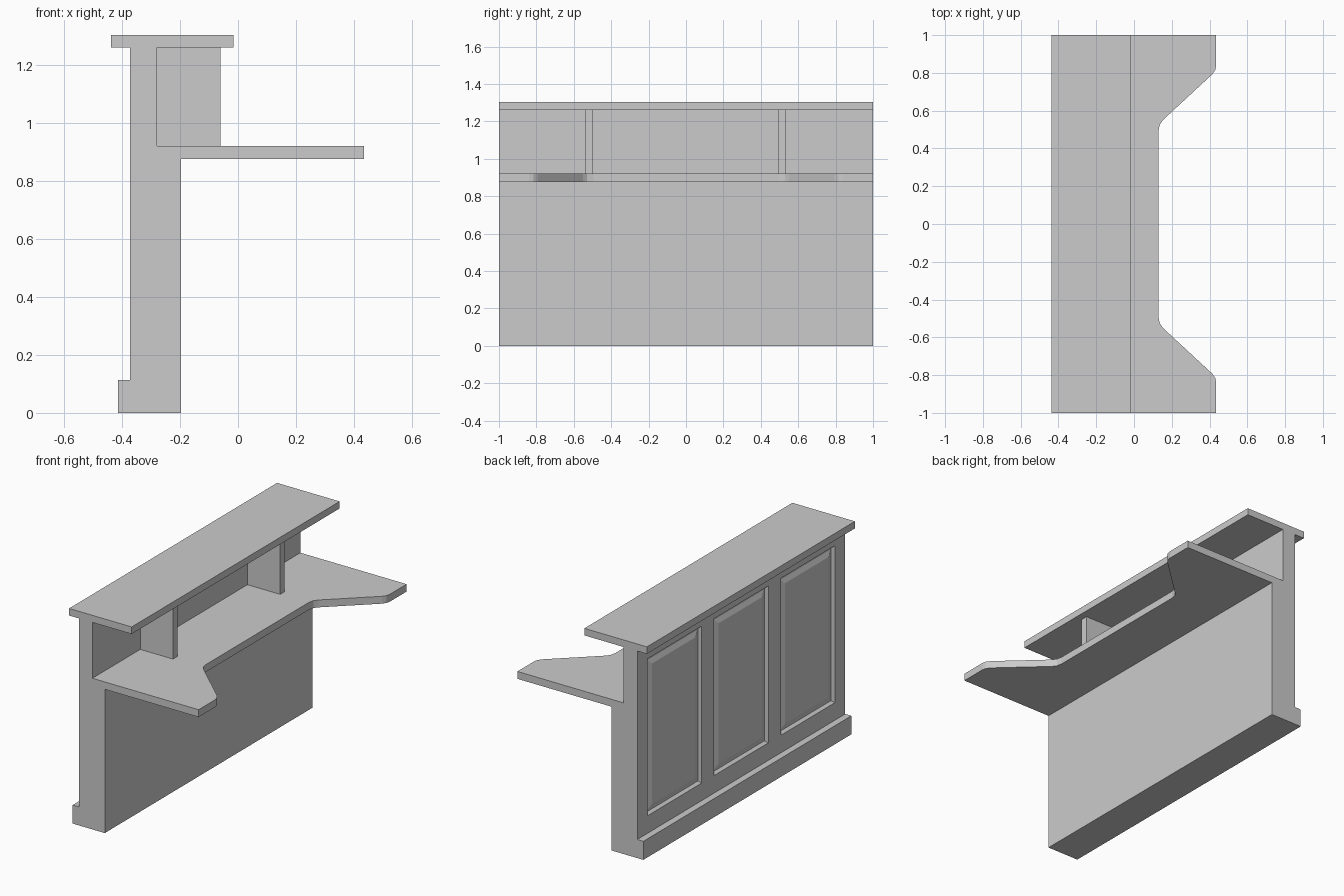
import bpy, bmesh
from mathutils import Vector

if "Cube" in bpy.data.objects:
    bpy.data.objects.remove(bpy.data.objects["Cube"])


def finish(bm, name):
    bmesh.ops.recalc_face_normals(bm, faces=bm.faces[:])
    mesh = bpy.data.meshes.new(name)
    bm.to_mesh(mesh)
    bm.free()
    obj = bpy.data.objects.new(name, mesh)
    bpy.context.collection.objects.link(obj)
    return obj


def prism(points, offset):
    """Extrude a closed outline along an offset."""
    bm = bmesh.new()
    face = bm.faces.new([bm.verts.new(p) for p in points])
    ext = bmesh.ops.extrude_face_region(bm, geom=[face])
    verts = [g for g in ext["geom"] if isinstance(g, bmesh.types.BMVert)]
    bmesh.ops.translate(bm, vec=Vector(offset), verts=verts)
    bmesh.ops.recalc_face_normals(bm, faces=bm.faces[:])
    return bm


def box(name, x0, x1, y0, y1, z0, z1):
    pts = [(x0, y0, z0), (x1, y0, z0), (x1, y1, z0), (x0, y1, z0)]
    return finish(prism(pts, (0, 0, z1 - z0)), name)


# Counter wall with plinth: side profile swept along the length
FACE_X = -0.372
profile = [(-0.413, 0), (-0.197, 0), (-0.197, 0.92), (-0.28, 0.92),
           (-0.28, 1.26), (FACE_X, 1.26), (FACE_X, 0.113), (-0.413, 0.113)]
wall = prism([(x, -1, z) for x, z in profile], (0, 2, 0))


def outer_faces():
    return [f for f in wall.faces
            if f.normal.x < -0.9 and abs(f.calc_center_median().x - FACE_X) < 1e-3]


def cut(co, no):
    faces = outer_faces()
    edges = list({e for f in faces for e in f.edges})
    verts = list({v for f in faces for v in f.verts})
    bmesh.ops.bisect_plane(wall, geom=verts + edges + faces, plane_co=co, plane_no=no)


# Three framed panels on the outer face
for y in (-0.9, -0.38, -0.26, 0.26, 0.38, 0.9):
    cut((0, y, 0), (0, 1, 0))
for z in (0.22, 1.175):
    cut((0, 0, z), (0, 0, 1))
panels = []
for f in outer_faces():
    c = f.calc_center_median()
    if 0.22 < c.z < 1.175 and min(abs(c.y - p) for p in (-0.64, 0, 0.64)) < 0.02:
        panels.append(f)
for thickness, depth in ((0.012, -0.018), (0.01, 0), (0.028, 0.012)):
    bmesh.ops.inset_individual(wall, faces=panels, thickness=thickness,
                               depth=depth, use_even_offset=True)
finish(wall, "counter_wall")

# Desk top with a cut-out between two wings
wing = [(0.435, 1), (0.435, 0.84), (0.43, 0.815), (0.415, 0.793),
        (0.155, 0.552), (0.137, 0.528), (0.13, 0.495)]
outline = [(-0.197, 1)] + wing + [(x, -y) for x, y in reversed(wing)] + [(-0.197, -1)]
finish(prism([(x, y, 0.875) for x, y in outline], (0, 0, 0.045)), "desk_top")

# Raised shelf and its two brackets
box("upper_shelf", -0.437, -0.016, -1, 1, 1.26, 1.303)
for side, y in (("front", -0.518), ("back", 0.513)):
    box("shelf_support_" + side, -0.28, -0.06, y - 0.022, y + 0.022, 0.92, 1.26)
